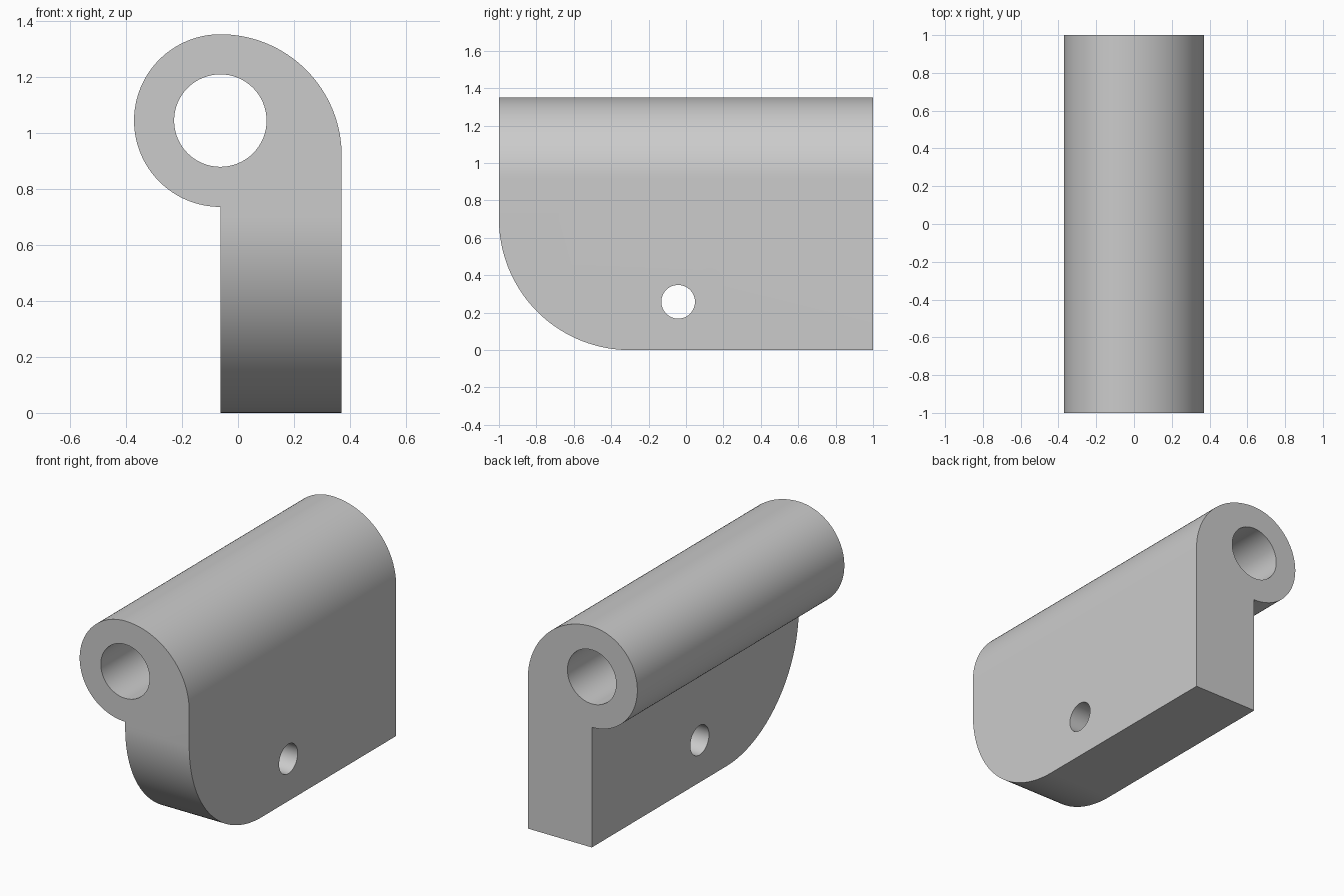
import bpy, bmesh
from math import sin, cos, radians
from mathutils import Vector

if "Cube" in bpy.data.objects:
    bpy.data.objects.remove(bpy.data.objects["Cube"])


def arc(cx, cy, r, a0, a1, n):
    """Points along an arc, angles in degrees."""
    return [(cx + r * cos(radians(a0 + (a1 - a0) * i / n)),
             cy + r * sin(radians(a0 + (a1 - a0) * i / n))) for i in range(n + 1)]


def prism(name, points, axis, start, end):
    """Extrude a closed 2D profile along the x or y axis."""
    bm = bmesh.new()
    place = (lambda u, v: (u, start, v)) if axis == 'y' else (lambda u, v: (start, u, v))
    face = bm.faces.new([bm.verts.new(place(u, v)) for u, v in points])
    new = bmesh.ops.extrude_face_region(bm, geom=[face])['geom']
    step = Vector((0, end - start, 0) if axis == 'y' else (end - start, 0, 0))
    bmesh.ops.translate(bm, vec=step,
                        verts=[g for g in new if isinstance(g, bmesh.types.BMVert)])
    bmesh.ops.recalc_face_normals(bm, faces=bm.faces)
    mesh = bpy.data.meshes.new(name)
    bm.to_mesh(mesh)
    bm.free()
    obj = bpy.data.objects.new(name, mesh)
    bpy.context.collection.objects.link(obj)
    return obj


CX, CZ, R = -0.063, 1.043, 0.308     # knuckle centre and radius
RIGHT, TOP = 0.37, 1.351
BIG = RIGHT - CX                     # radius of the outer shoulder

# Hinge body: flat leaf running into a round knuckle
profile = [(CX, 0), (RIGHT, 0)]
profile += arc(CX, TOP - BIG, BIG, 0, 90, 32)
profile += arc(CX, CZ, R, 90, 270, 64)[1:]
body = prism("hinge_leaf", profile, 'y', -1, 1)

# Cutters: pin bore, screw hole and rounded lower front corner
corner = arc(-0.3, 0.7, 0.7, 180, 270, 48) + [(-0.3, -0.1), (-1.1, -0.1), (-1.1, 0.7)]
cutters = [
    prism("pin_bore_cutter", arc(CX, CZ, 0.165, 0, 360, 64)[:-1], 'y', -1.2, 1.2),
    prism("screw_hole_cutter", arc(-0.042, 0.258, 0.09, 0, 360, 48)[:-1], 'x', -0.6, 0.6),
    prism("corner_cutter", corner, 'x', -0.6, 0.6),
]
bpy.context.view_layer.objects.active = body
body.select_set(True)
for cutter in cutters:
    cutter.hide_render = True
    mod = body.modifiers.new(cutter.name, 'BOOLEAN')
    mod.operation = 'DIFFERENCE'
    mod.solver = 'EXACT'
    mod.object = cutter
    bpy.ops.object.modifier_apply(modifier=mod.name)
    bpy.data.objects.remove(cutter)

bpy.ops.object.shade_smooth_by_angle(angle=radians(30))
